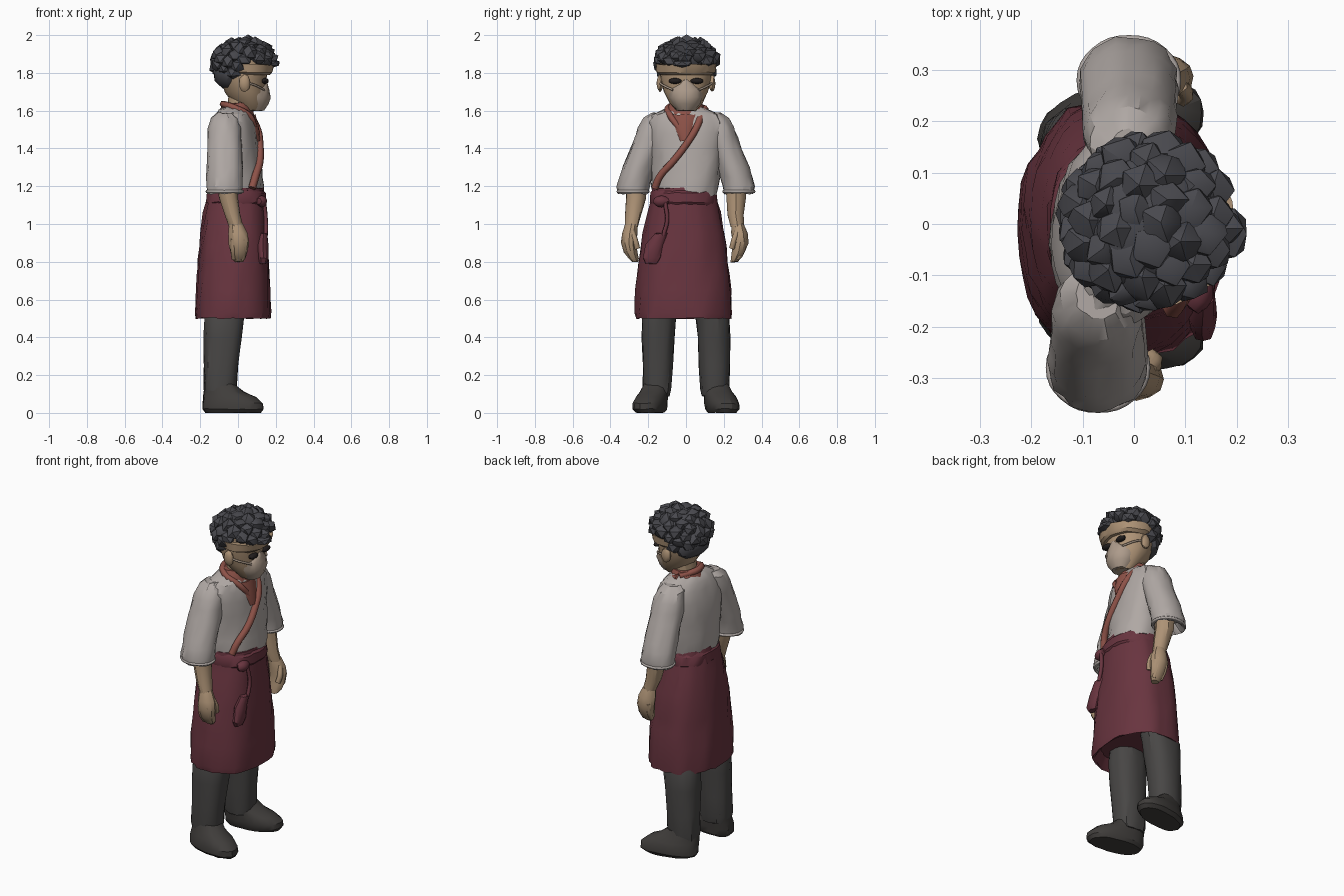
import bpy, bmesh, math, random
from mathutils import Vector

random.seed(4)

def mat(name, r, g, b):
    m = bpy.data.materials.new(name)
    m.diffuse_color = (r, g, b, 1)
    return m

WHITE = mat("shirt_cloth", .43, .39, .37)
RED = mat("apron_cloth", .14, .035, .05)
TRIM = mat("trim_cloth", .27, .085, .065)
SKIN = mat("skin", .42, .29, .18)
MASK = mat("mask_cloth", .42, .33, .26)
DARK = mat("hair_dark", .065, .065, .075)
PANTS = mat("trouser_cloth", .065, .062, .06)
SHOE = mat("shoe_leather", .05, .046, .043)
BLACK = mat("eye_dark", .015, .012, .012)

def finish(name, bm, m, angle=30):
    bmesh.ops.recalc_face_normals(bm, faces=bm.faces)
    me = bpy.data.meshes.new(name)
    bm.to_mesh(me)
    bm.free()
    me.materials.append(m)
    ob = bpy.data.objects.new(name, me)
    bpy.context.collection.objects.link(ob)
    bpy.ops.object.select_all(action='DESELECT')
    ob.select_set(True)
    bpy.context.view_layer.objects.active = ob
    bpy.ops.object.shade_smooth_by_angle(angle=math.radians(angle))
    return ob

# sections are (z, x centre, y centre, x radius, y radius); turn/skew shear the rings
def loft(name, secs, m, n=24, jit=.003, turn=0, skew=0, power=2.0, fold=0):
    bm = bmesh.new()
    rings = []
    for z, cx, cy, rx, ry in secs:
        ring = []
        for i in range(n):
            a = 2 * math.pi * i / n
            c, s = math.cos(a), math.sin(a)
            k = 1 + fold * math.sin(a * 7) + random.uniform(-jit, jit) / max(rx, .03)
            x = rx * k * math.copysign(abs(c) ** (2 / power), c)
            y = ry * k * math.copysign(abs(s) ** (2 / power), s)
            ring.append(bm.verts.new((cx + x + turn * y, cy + y + skew * x,
                                      max(0, z + random.uniform(-jit, jit)))))
        rings.append(ring)
    for a, b in zip(rings, rings[1:]):
        for i in range(n):
            bm.faces.new((a[i], a[(i + 1) % n], b[(i + 1) % n], b[i]))
    bm.faces.new(rings[0])
    bm.faces.new(rings[-1])
    return finish(name, bm, m)

def blob(name, loc, rad, m, sub=2, jit=0, angle=30):
    bm = bmesh.new()
    bmesh.ops.create_icosphere(bm, subdivisions=sub, radius=1)
    for v in bm.verts:
        v.co = Vector([loc[i] + v.co[i] * rad[i] * (1 + random.uniform(-jit, jit)) for i in range(3)])
    return finish(name, bm, m, angle)

def tube(name, pts, r, m, cyclic=False):
    cu = bpy.data.curves.new(name, 'CURVE')
    cu.dimensions = '3D'
    cu.bevel_depth = r
    cu.bevel_resolution = 1
    cu.resolution_u = 4
    cu.use_fill_caps = True
    sp = cu.splines.new('BEZIER')
    sp.bezier_points.add(len(pts) - 1)
    for bp, p in zip(sp.bezier_points, pts):
        bp.co = p
        bp.handle_left_type = bp.handle_right_type = 'AUTO'
    sp.use_cyclic_u = cyclic
    cu.materials.append(m)
    ob = bpy.data.objects.new(name, cu)
    bpy.context.collection.objects.link(ob)

# legs, shoes, arms on both sides; the far shoulder is carried a little forward
for s, side in ((-1, "right"), (1, "left")):
    d = -.07 if s < 0 else -.01
    loft("trouser_leg_" + side, [
        (.09, -.095, s*.153, .08, .068), (.13, -.095, s*.153, .088, .076),
        (.25, -.09, s*.15, .09, .08), (.40, -.08, s*.147, .10, .086),
        (.51, -.072, s*.142, .105, .09), (.60, -.05, s*.12, .09, .075)],
        PANTS, power=2.3, jit=.004)
    loft("shoe_" + side, [
        (0, -.025, s*.19, .145, .07), (.02, -.025, s*.192, .162, .085),
        (.05, -.027, s*.19, .16, .087), (.085, -.045, s*.18, .138, .08),
        (.11, -.075, s*.168, .105, .075), (.15, -.095, s*.155, .08, .07)],
        SHOE, skew=s*.16, power=2.3)
    loft("sleeve_" + side, [
        (1.21, d, s*.27, .055, .045), (1.165, d, s*.275, .083, .07),
        (1.16, d, s*.28, .094, .08), (1.20, d, s*.28, .097, .085),
        (1.25, d, s*.265, .096, .086), (1.30, d, s*.25, .095, .086),
        (1.40, d, s*.21, .092, .084), (1.46, d, s*.187, .09, .085),
        (1.51, d, s*.17, .087, .085), (1.56, d, s*.15, .073, .075),
        (1.587, d, s*.135, .045, .05)], WHITE, jit=.0045)
    tube("sleeve_hem_" + side, [(d + .094*math.cos(a), s*.28 + .08*math.sin(a), 1.172)
         for a in [i*math.pi/4 for i in range(8)]], .008, WHITE, True)
    f = d + .07
    h = 0 if s < 0 else -.015
    loft("forearm_" + side, [
        (1.24, f-.06, s*.262, .055, .055), (1.14, f-.05, s*.265, .052, .053),
        (1.05, f-.03, s*.278+h, .043, .043), (.985, f-.01, s*.288+h, .037, .036)], SKIN, n=14)
    loft("hand_" + side, [
        (1.0, f-.012, s*.288+h, .036, .034), (.95, f, s*.298+h, .052, .042),
        (.90, f+.005, s*.303+h, .053, .042), (.85, f+.005, s*.293+h, .045, .036),
        (.82, f+.005, s*.28+h, .036, .028), (.80, f+.005, s*.27+h, .022, .018)], SKIN, n=12)
    tube("thumb_" + side, [(f+.03, s*.285+h, .96), (f+.042, s*.268+h, .91), (f+.035, s*.258+h, .87)],
         .015, SKIN)
    for i in range(3):
        tube(f"finger_{side}_{i}", [(f-.025+i*.025, s*.325+h, .92), (f-.025+i*.025, s*.312+h, .86),
             (f-.02+i*.022, s*.285+h, .815)], .014, SKIN)
    blob("ear_" + side, (.035, s*.138, 1.745), (.03, .018, .045), SKIN, jit=.06)
    blob("eye_" + side, (.143, s*.058, 1.757), (.02, .036, .016), BLACK)
    tube("mask_loop_" + side, [(.14, s*.07, 1.71), (.09, s*.122, 1.735), (.04, s*.143, 1.75)], .006, MASK)

# apron skirt with a recessed hem
loft("apron_skirt", [
    (.56, -.025, -.013, .16, .21), (.505, -.025, -.013, .185, .245),
    (.50, -.025, -.013, .197, .254), (.53, -.025, -.013, .20, .257),
    (.65, -.025, -.012, .197, .25), (.73, -.024, -.012, .193, .242),
    (.80, -.023, -.012, .188, .234), (.88, -.022, -.011, .183, .225),
    (.95, -.02, -.01, .177, .215), (1.06, -.018, -.01, .165, .193),
    (1.13, -.013, -.01, .153, .175), (1.19, -.01, -.01, .142, .165)],
    RED, n=40, power=2.3, fold=.012, jit=.0045)

# waist sash, knot and hanging tie
loft("waist_sash", [
    (1.10, -.012, -.01, .15, .175), (1.115, -.01, -.01, .161, .18),
    (1.165, -.01, -.01, .155, .175), (1.18, -.01, -.01, .14, .165)], RED, n=32, power=2.3)
blob("sash_knot", (.125, -.13, 1.12), (.03, .045, .03), RED, jit=.08)
tube("sash_tail", [(.14, -.11, 1.11), (.148, -.10, 1.02), (.148, -.12, .94)], .011, RED)
loft("hanging_tie", [
    (.79, .132, -.185, .02, .03), (.82, .135, -.18, .028, .048),
    (.89, .132, -.163, .028, .048), (.95, .135, -.13, .022, .035)], RED, n=12)

# shirt body
loft("shirt_body", [
    (1.15, -.01, -.005, .14, .165), (1.20, -.012, -.005, .145, .175),
    (1.25, -.016, 0, .144, .178), (1.30, -.018, 0, .142, .182),
    (1.35, -.02, 0, .139, .187), (1.40, -.022, 0, .136, .192),
    (1.48, -.022, 0, .127, .202), (1.54, -.02, 0, .112, .203),
    (1.58, -.018, 0, .096, .178), (1.605, -.015, 0, .08, .125),
    (1.62, -.01, 0, .06, .085)], WHITE, n=32, turn=.11, power=2.2, jit=.0045)

# collar, lapel and diagonal trim
loft("collar", [
    (1.55, -.012, 0, .10, .125), (1.60, -.008, 0, .085, .103), (1.64, -.008, 0, .075, .085)], TRIM)
loft("collar_front", [
    (1.44, .08, -.005, .035, .03), (1.51, .05, -.005, .06, .078), (1.58, .02, 0, .07, .10)], TRIM, n=16)
tube("diagonal_trim", [(-.02, .10, 1.61), (.06, .08, 1.57), (.102, .05, 1.50), (.114, .0, 1.42),
     (.114, -.07, 1.33), (.092, -.14, 1.25), (.075, -.165, 1.19)], .021, TRIM)
tube("collar_edge", [(.09, -.03, 1.50), (.062, -.08, 1.57), (-.02, -.093, 1.615), (-.08, 0, 1.635),
     (-.02, .093, 1.615)], .018, TRIM)

# neck, head and mask
loft("neck", [(1.54, .0, 0, .065, .07), (1.70, .02, 0, .07, .075)], SKIN, n=16)
loft("head", [
    (1.60, .075, 0, .05, .05), (1.64, .06, 0, .085, .085), (1.70, .04, 0, .11, .118),
    (1.76, .03, 0, .12, .133), (1.82, .03, 0, .13, .142), (1.90, .03, 0, .12, .13)], SKIN)
loft("mask", [
    (1.60, .095, 0, .045, .045), (1.635, .095, 0, .068, .075), (1.67, .092, 0, .08, .09),
    (1.71, .09, 0, .076, .093), (1.74, .10, 0, .06, .05), (1.765, .11, 0, .045, .02)], MASK, n=18)
loft("brow_band", [
    (1.79, .05, 0, .12, .135), (1.803, .05, 0, .133, .157), (1.845, .045, 0, .15, .163)], SKIN)

# curly hair: a core covered with large faceted clumps, cut high over the face
blob("hair_core", (.03, .003, 1.88), (.15, .15, .10), DARK, jit=.04)
blob("hair_back", (-.035, 0, 1.80), (.095, .135, .10), DARK, jit=.05)
N = 84
for i in range(N):
    h = 1 - 2 * (i + .5) / N
    a = i * 2.39996
    r = math.sqrt(1 - h * h)
    x, y, z = .03 + .145*r*math.cos(a), .003 + .14*r*math.sin(a), 1.855 + .106*h
    low = 1.86 if x > .03 else 1.73 + max(0, x + .06) * .9
    if z < low:
        continue
    q = random.uniform(.038, .05)
    blob(f"hair_clump_{i}", (x, y, z), (q, q, q * .87), DARK, 1, .16, 38)
blob("hair_front_peak", (.185, -.02, 1.85), (.042, .055, .024), DARK, 1, .1, 20)
